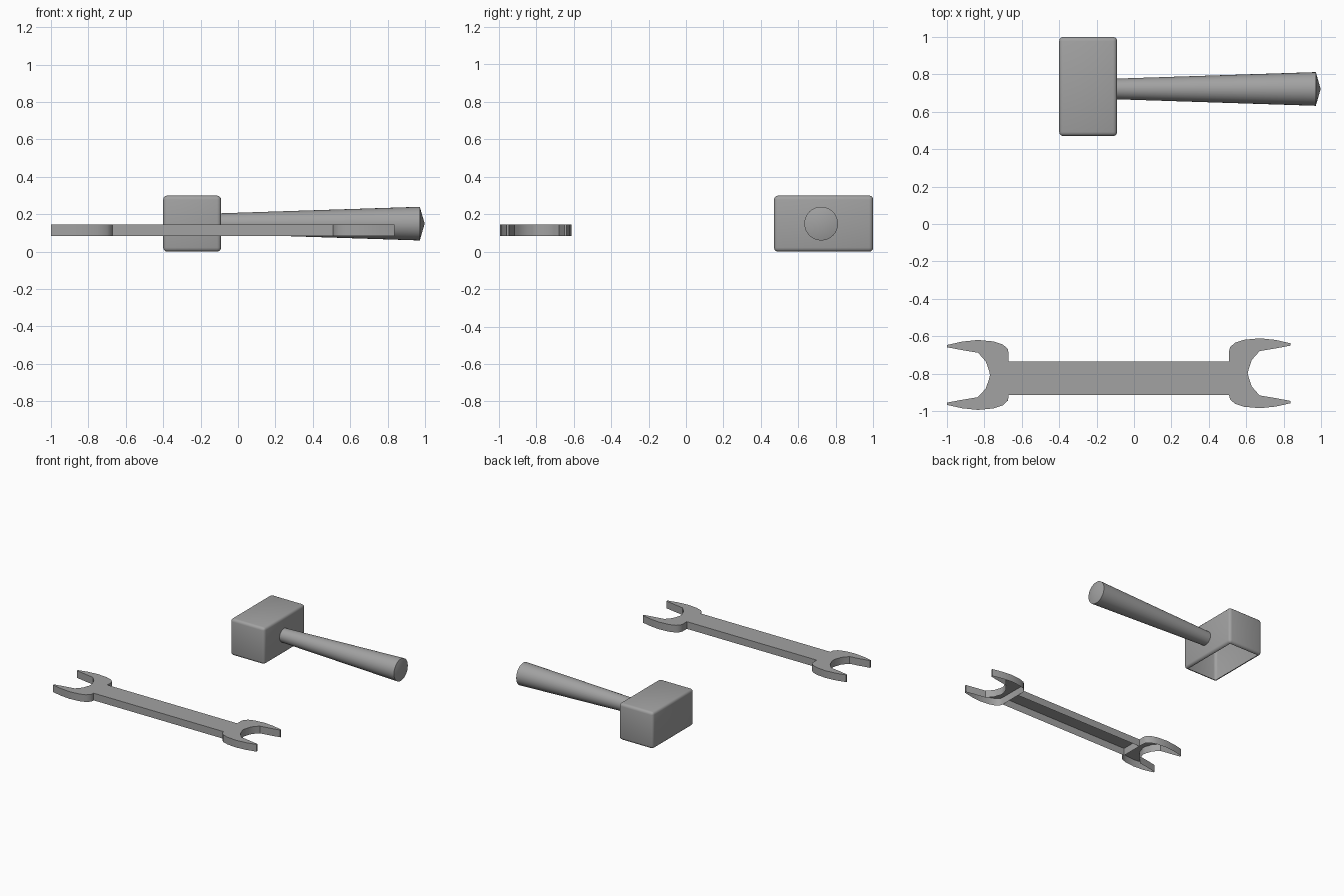
import bpy, bmesh, math
from mathutils import Matrix, Vector

cube = bpy.data.objects.get("Cube")
if cube:
    bpy.data.objects.remove(cube, do_unlink=True)

# One plain grey for both tools
grey = bpy.data.materials.new("plain_grey")
grey.use_nodes = True
colour = (0.36, 0.36, 0.36, 1)
grey.diffuse_color = colour
grey.node_tree.nodes["Principled BSDF"].inputs["Base Color"].default_value = colour


def add_part(name, bm, flip_check=True):
    if flip_check:
        bmesh.ops.recalc_face_normals(bm, faces=bm.faces)
    mesh = bpy.data.meshes.new(name)
    bm.to_mesh(mesh)
    bm.free()
    mesh.materials.append(grey)
    ob = bpy.data.objects.new(name, mesh)
    bpy.context.collection.objects.link(ob)
    bpy.ops.object.select_all(action='DESELECT')
    ob.select_set(True)
    bpy.context.view_layer.objects.active = ob
    bpy.ops.object.shade_smooth_by_angle(angle=math.radians(35))
    return ob


# Mallet head: rounded block, open underneath
bm = bmesh.new()
bmesh.ops.create_cube(bm, size=1, matrix=Matrix.Translation((-0.245, 0.735, 0.15))
                      @ Matrix.Diagonal((0.31, 0.53, 0.3, 1)))
bmesh.ops.bevel(bm, geom=bm.edges[:], offset=0.022, segments=3, profile=0.5, affect='EDGES')
bm.normal_update()
underside = [f for f in bm.faces if f.normal.z < -0.99]
bmesh.ops.delete(bm, geom=underside, context='FACES')
add_part("mallet_head", bm, flip_check=False)

# Mallet handle: tapered round bar with a shallow pointed end
bm = bmesh.new()
profile = [(-0.1, 0.055), (0.972, 0.09), (0.998, 0)]
verts = [bm.verts.new((x, 0.722, 0.15 + r)) for x, r in profile]
edges = [bm.edges.new(pair) for pair in zip(verts, verts[1:])]
bmesh.ops.spin(bm, geom=verts + edges, cent=(0, 0.722, 0.15), axis=(1, 0, 0),
               angle=math.tau, steps=32)
bmesh.ops.remove_doubles(bm, verts=bm.verts, dist=0.0005)
add_part("mallet_handle", bm)

# Wrench
LOW, HIGH = 0.085, 0.144


def add_shell(name, strips, open_ends=False):
    """Flat top made of quads between two outlines, with walls and no underside."""
    bm = bmesh.new()
    outer, inner = ([bm.verts.new((x, y, HIGH)) for x, y in s] for s in strips)
    for i in range(len(outer) - 1):
        bm.faces.new((outer[i], outer[i + 1], inner[i + 1], inner[i]))
    bmesh.ops.recalc_face_normals(bm, faces=bm.faces)
    bm.normal_update()
    if bm.faces[:][0].normal.z < 0:
        bmesh.ops.reverse_faces(bm, faces=bm.faces[:])
    rim = [e for e in bm.edges if e.is_boundary]
    if open_ends:
        rim = [e for e in rim if abs(e.verts[0].co.x - e.verts[1].co.x) > 0.01]
    walls = bmesh.ops.extrude_edge_only(bm, edges=rim)["geom"]
    for v in walls:
        if isinstance(v, bmesh.types.BMVert):
            v.co.z = LOW
    # Keep every wall facing the same way as the top it joins
    bmesh.ops.recalc_face_normals(bm, faces=bm.faces)
    bm.normal_update()
    if sum(f.normal.z for f in bm.faces) < 0:
        bmesh.ops.reverse_faces(bm, faces=bm.faces[:])
    return add_part(name, bm, flip_check=False)


# Half outlines of a jaw: distance from the tip, distance from the middle line
OUTER = [(0, .160), (.08, .178), (.165, .187), (.25, .179), (.30, .162), (.325, .138), (.33, .115), (.33, 0)]
INNER = [(0, .148), (.08, .133), (.165, .119), (.185, .098), (.208, .071), (.217, .045), (.225, .022), (.23, 0)]


def whole(half):
    return half + [(u, -v) for u, v in reversed(half[:-1])]


for name, tip, side, mid in (("wrench_right_jaw", -1, 1, -0.807),
                             ("wrench_left_jaw", 0.838, -1, -0.798)):
    add_shell(name, [[(tip + side * u, mid + v) for u, v in whole(half)]
                     for half in (OUTER, INNER)])

add_shell("wrench_shaft", [[(-0.67, y), (0.51, y)] for y in (-0.736, -0.913)], open_ends=True)
